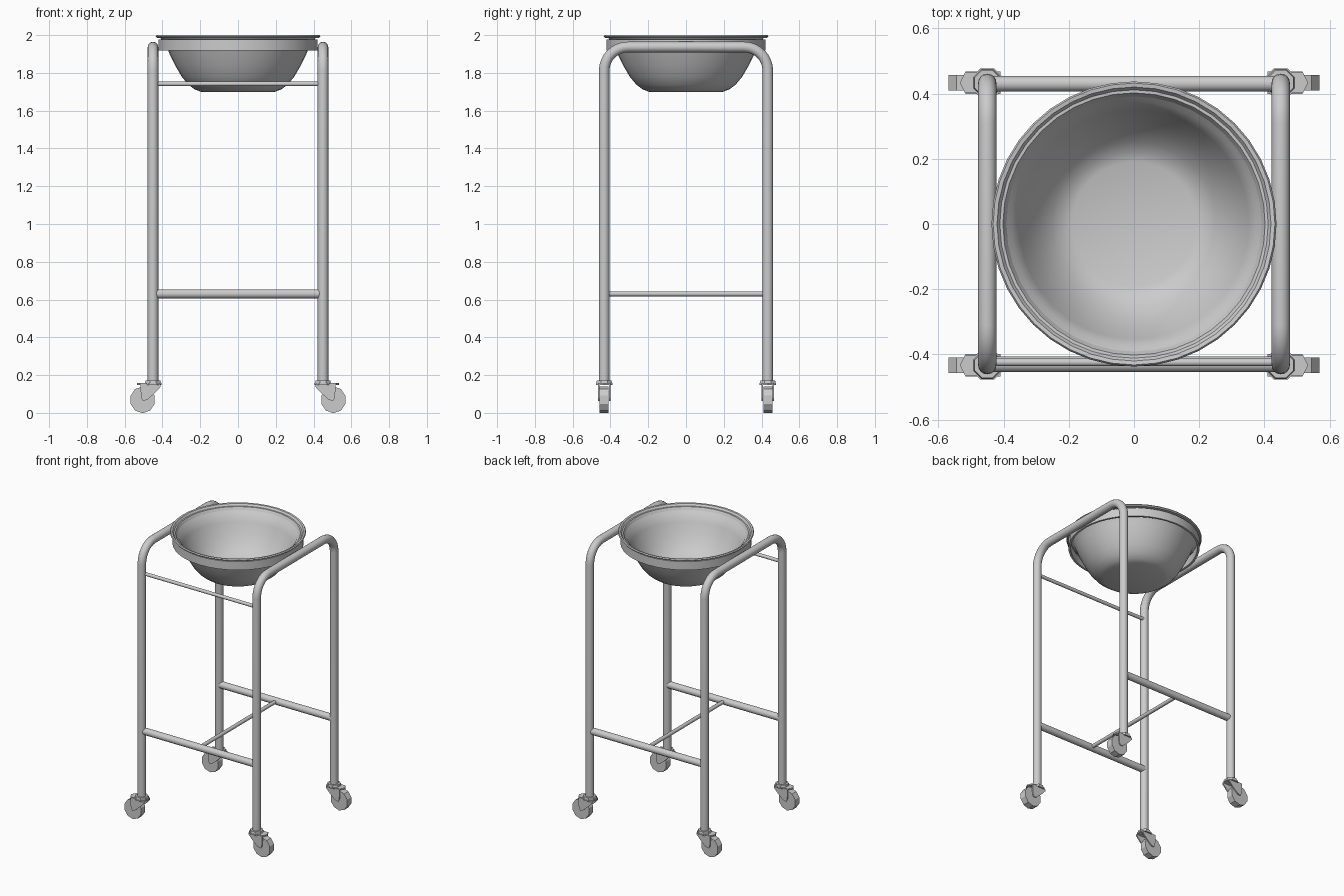
import bpy, bmesh
from math import sin, cos, pi, radians
from mathutils import Matrix

if "Cube" in bpy.data.objects:
    bpy.data.objects.remove(bpy.data.objects["Cube"])

LEG_X, LEG_Y, TUBE_R = 0.45, 0.433, 0.028
TOP_Z, BEND = 1.937, 0.125


def smooth(ob, angle=35):
    bpy.ops.object.select_all(action='DESELECT')
    ob.select_set(True)
    bpy.context.view_layer.objects.active = ob
    bpy.ops.object.shade_smooth_by_angle(angle=radians(angle))


def from_bmesh(name, bm):
    bmesh.ops.recalc_face_normals(bm, faces=bm.faces)
    me = bpy.data.meshes.new(name)
    bm.to_mesh(me)
    bm.free()
    ob = bpy.data.objects.new(name, me)
    bpy.context.collection.objects.link(ob)
    return ob


def tube(name, points, radius):
    cu = bpy.data.curves.new(name, 'CURVE')
    cu.dimensions = '3D'
    cu.bevel_depth = radius
    cu.bevel_resolution = 6
    cu.use_fill_caps = True
    sp = cu.splines.new('POLY')
    sp.points.add(len(points) - 1)
    for p, co in zip(sp.points, points):
        p.co = (*co, 1)
    ob = bpy.data.objects.new(name, cu)
    bpy.context.collection.objects.link(ob)
    bpy.ops.object.select_all(action='DESELECT')
    ob.select_set(True)
    bpy.context.view_layer.objects.active = ob
    bpy.ops.object.convert(target='MESH')
    smooth(bpy.context.view_layer.objects.active)


def lathe(name, profile, steps=40, closed=False):
    bm = bmesh.new()
    vs = [bm.verts.new((r, 0, z)) for r, z in profile]
    pairs = list(zip(vs, vs[1:])) + ([(vs[-1], vs[0])] if closed else [])
    geom = vs + [bm.edges.new(p) for p in pairs]
    bmesh.ops.spin(bm, geom=geom, cent=(0, 0, 0), axis=(0, 0, 1),
                   angle=2 * pi, steps=steps)
    bmesh.ops.remove_doubles(bm, verts=bm.verts, dist=1e-5)
    ob = from_bmesh(name, bm)
    smooth(ob)


def prism_y(bm, outline, y0, y1):
    """Extrude an xz outline along y."""
    a = [bm.verts.new((x, y0, z)) for x, z in outline]
    b = [bm.verts.new((x, y1, z)) for x, z in outline]
    bm.faces.new(a)
    bm.faces.new(b)
    for i in range(len(a)):
        j = (i + 1) % len(a)
        bm.faces.new((a[i], a[j], b[j], b[i]))


# Inverted-U side frames
arc = [(LEG_Y - BEND + BEND * cos(t), TOP_Z - BEND + BEND * sin(t))
       for t in [i * pi / 16 for i in range(9)]]
half = [(LEG_Y, 0.16)] + arc
path = half + [(-y, z) for y, z in reversed(half)]
for side, s in (("left", -1), ("right", 1)):
    tube(f"{side}_frame", [(s * LEG_X, y, z) for y, z in path], TUBE_R)

# Cross bars
for side, s in (("front", -1), ("back", 1)):
    tube(f"{side}_lower_bar", [(-LEG_X, s * 0.43, 0.63), (LEG_X, s * 0.43, 0.63)], 0.024)
tube("middle_lower_bar", [(0, -0.43, 0.63), (0, 0.43, 0.63)], 0.013)
tube("front_upper_bar", [(-LEG_X, -0.424, 1.742), (LEG_X, -0.424, 1.742)], 0.012)

# Bowl: outer wall, rolled lip, inner wall
lathe("bowl", [(0, 1.70), (0.195, 1.70), (0.228, 1.712), (0.262, 1.737), (0.298, 1.78),
               (0.333, 1.84), (0.362, 1.90), (0.385, 1.955), (0.402, 1.984),
               (0.43, 1.986), (0.437, 1.993), (0.432, 2.0), (0.42, 1.998),
               (0.405, 1.975), (0.376, 1.955), (0.352, 1.90), (0.323, 1.84),
               (0.288, 1.785), (0.253, 1.745), (0.222, 1.722), (0.19, 1.71), (0, 1.71)])

# Ring that carries the bowl between the frames
lathe("bowl_support_ring", [(0.408, 1.918), (0.422, 1.918), (0.422, 1.978), (0.408, 1.978)],
      closed=True)

# Casters: wheels trail outwards along x
wheel_outline = [(0.055 + 0.067 * cos(2 * pi * (i + 0.5) / 10),
                  0.069 + 0.067 * sin(2 * pi * (i + 0.5) / 10) / cos(pi / 10) * 1.0)
                 for i in range(10)]
fork_outline = [(-0.04, 0.152), (-0.04, 0.138), (-0.01, 0.105), (0.03, 0.07),
                (0.052, 0.063), (0.062, 0.078), (0.066, 0.125), (0.066, 0.152)]
plate = [(-0.046, -0.02), (-0.022, -0.044), (0.022, -0.044), (0.034, -0.032),
         (0.068, -0.032), (0.084, 0), (0.068, 0.032), (0.034, 0.032),
         (0.022, 0.044), (-0.022, 0.044), (-0.046, 0.02)]
for sx in (-1, 1):
    for sy in (-1, 1):
        place = Matrix.Translation((sx * LEG_X, sy * LEG_Y, 0)) @ Matrix.Diagonal((sx, 1, 1, 1))
        tag = ("front" if sy < 0 else "back") + ("_left" if sx < 0 else "_right")

        # Faceted wheel
        bm = bmesh.new()
        prism_y(bm, wheel_outline, -0.024, 0.024)
        bm.transform(place)
        from_bmesh(f"{tag}_wheel", bm)

        # Fork cheeks, top plate and swivel collar
        bm = bmesh.new()
        for y0, y1 in ((-0.034, -0.026), (0.026, 0.034)):
            prism_y(bm, fork_outline, y0, y1)
        low = [bm.verts.new((x, y, 0.148)) for x, y in plate]
        face = bm.faces.new(low)
        up = bmesh.ops.extrude_face_region(bm, geom=[face], use_keep_orig=True)['geom']
        bmesh.ops.translate(bm, vec=(0, 0, 0.009),
                            verts=[v for v in up if isinstance(v, bmesh.types.BMVert)])
        bmesh.ops.create_cone(bm, cap_ends=True, segments=8, radius1=0.047, radius2=0.042,
                              depth=0.022, matrix=Matrix.Translation((0, 0, 0.16)) @
                              Matrix.Rotation(pi / 8, 4, 'Z'))
        bm.transform(place)
        from_bmesh(f"{tag}_caster_fork", bm)
